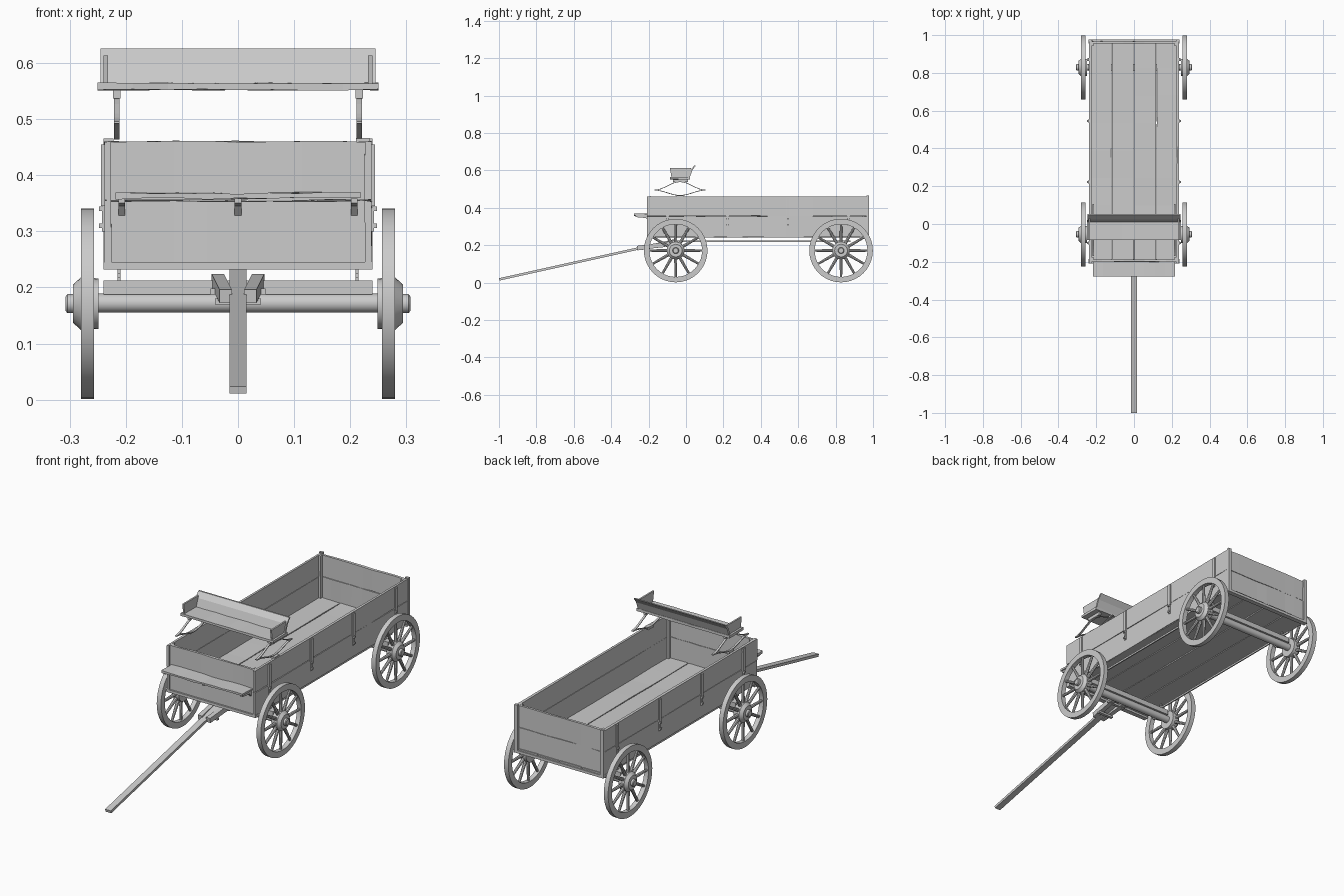
import bpy, bmesh, math, random
from mathutils import Matrix, Vector

if "Cube" in bpy.data.objects:
    bpy.data.objects.remove(bpy.data.objects["Cube"])

random.seed(4)


def finish(name, bm, smooth=False):
    bmesh.ops.recalc_face_normals(bm, faces=bm.faces)
    me = bpy.data.meshes.new(name)
    bm.to_mesh(me)
    bm.free()
    ob = bpy.data.objects.new(name, me)
    bpy.context.collection.objects.link(ob)
    if smooth:
        bpy.ops.object.select_all(action='DESELECT')
        ob.select_set(True)
        bpy.context.view_layer.objects.active = ob
        bpy.ops.object.shade_smooth_by_angle(angle=math.radians(35))
    return ob


def box(name, x0, x1, y0, y1, z0, z1, wave=0.0):
    """Board between two corners; wave gives its long edges a hand-cut wobble."""
    bm = bmesh.new()
    size, mid = Vector((x1 - x0, y1 - y0, z1 - z0)), Vector((x0 + x1, y0 + y1, z0 + z1)) / 2
    bmesh.ops.create_cube(bm, size=1, matrix=Matrix.Translation(mid) @ Matrix.Diagonal((*size, 1)))
    if wave:
        axis = 0 if size.x > size.y else 1
        long_edges = [e for e in bm.edges
                      if abs(e.verts[0].co[axis] - e.verts[1].co[axis]) > size[axis] * 0.9]
        bmesh.ops.subdivide_edges(bm, edges=long_edges, cuts=7)
        for v in bm.verts:
            v.co.z += random.uniform(-wave, wave)
            v.co[1 - axis] += random.uniform(-wave, wave) * 0.4
    return finish(name, bm)


def pair(name, x0, x1, *rest):
    box("right_" + name, x0, x1, *rest)
    box("left_" + name, -x1, -x0, *rest)


def beam(name, a, b, w, h):
    """Rectangular bar running from a to b."""
    a, b = Vector(a), Vector(b)
    bm = bmesh.new()
    rot = (b - a).to_track_quat('Y', 'Z').to_matrix().to_4x4()
    bmesh.ops.create_cube(bm, size=1, matrix=Matrix.Translation((a + b) / 2) @ rot
                          @ Matrix.Diagonal((w, (b - a).length, h, 1)))
    return finish(name, bm)


def prism(name, outline, x0, x1):
    """Extrude a (y, z) outline along x."""
    bm = bmesh.new()
    f = bm.faces.new([bm.verts.new((x0, y, z)) for y, z in outline])
    ext = bmesh.ops.extrude_face_region(bm, geom=[f])['geom']
    bmesh.ops.translate(bm, vec=(x1 - x0, 0, 0),
                        verts=[v for v in ext if isinstance(v, bmesh.types.BMVert)])
    return finish(name, bm)


def lathe(name, profile, y, z, side, steps=32, closed=False):
    """Turn an (x, radius) profile about an axle line."""
    bm = bmesh.new()
    pts = profile + profile[:1] if closed else profile
    vs = [bm.verts.new((x * side, y, z + r)) for x, r in pts]
    es = [bm.edges.new(p) for p in zip(vs, vs[1:])]
    bmesh.ops.spin(bm, geom=vs + es, cent=(0, y, z), axis=(1, 0, 0), angle=math.tau, steps=steps)
    bmesh.ops.remove_doubles(bm, verts=bm.verts, dist=1e-5)
    return finish(name, bm, True)


# Wheels: rim, hub and twelve tapered spokes
R, ZC = 0.17, 0.171
for end, y in (("front", -0.055), ("rear", 0.829)):
    for side, s in (("right", 1), ("left", -1)):
        n = f"{end}_{side}_"
        lathe(n + "rim", [(0.257, 0.141), (0.257, R), (0.28, R), (0.28, 0.141)], y, ZC, s, 40, True)
        lathe(n + "hub", [(0.249, 0), (0.249, 0.045), (0.28, 0.047), (0.294, 0.034), (0.294, 0.017),
                          (0.304, 0.017), (0.307, 0.013), (0.307, 0)], y, ZC, s, 24)
        bm = bmesh.new()
        for k in range(12):
            m = (Matrix.Translation((0.2685 * s, y, ZC)) @ Matrix.Rotation(k * math.tau / 12, 4, 'X')
                 @ Matrix.Translation((0, 0, 0.092)))
            bmesh.ops.create_cone(bm, cap_ends=True, segments=8, radius1=0.0085, radius2=0.006,
                                  depth=0.108, matrix=m)
        finish(n + "spokes", bm, True)
    # Axle and bolster
    lathe(end + "_axle", [(-0.255, 0), (-0.255, 0.017), (0.255, 0.017), (0.255, 0)], y, ZC + 0.001, 1, 20)
    box(end + "_bolster", -0.24, 0.24, y - 0.018, y + 0.018, 0.187, 0.212)
    pair(end + "_bolster_pin", 0.209, 0.215, y - 0.004, y + 0.004, 0.21, 0.24)

# Under-rails, floor and sills
pair("under_rail", 0.209, 0.215, -0.1, 0.88, 0.217, 0.226)
for i in range(4):
    x = -0.236 + i * 0.118
    box(f"floor_plank_{i + 1}", x + 0.002, x + 0.116, -0.195, 0.972, 0.242, 0.252, 0.0015)
box("front_sill", -0.24, 0.24, -0.208, -0.185, 0.232, 0.245)
box("rear_sill", -0.24, 0.24, 0.955, 0.978, 0.232, 0.245)

# Side boards and end boards, two high
for level, z0, z1 in (("lower", 0.243, 0.354), ("upper", 0.356, 0.46)):
    box(level + "_right_board", 0.226, 0.238, -0.208, 0.975, z0, z1, 0.0012)
    box(level + "_left_board", -0.238, -0.226, -0.208, 0.975, z0, z1, 0.0012)
    box(level + "_front_board", -0.226, 0.226, -0.2, -0.188, z0, z1, 0.0015)
    box(level + "_rear_board", -0.226, 0.226, 0.955, 0.967, z0, z1, 0.0015)

# Corner cleats, side stakes and their bolts
pair("front_cleat", 0.215, 0.227, -0.188, -0.176, 0.25, 0.46)
pair("rear_cleat", 0.215, 0.227, 0.943, 0.955, 0.25, 0.46)
pair("rear_corner_post", 0.222, 0.24, 0.966, 0.978, 0.245, 0.465)
for i, y in enumerate((-0.1, 0.222, 0.545, 0.87)):
    pair(f"stake_{i + 1}", 0.237, 0.244, y - 0.008, y + 0.008, 0.345, 0.455)
    pair(f"stake_strap_{i + 1}", 0.237, 0.242, y - 0.005, y + 0.005, 0.30, 0.35)
    for z in (0.31, 0.34):
        pair(f"stake_bolt_{i + 1}", 0.24, 0.248, y - 0.006, y + 0.006, z - 0.004, z + 0.004)

# Footboard with three brackets
box("footboard", -0.218, 0.218, -0.278, -0.195, 0.359, 0.368, 0.0025)
for i, x in enumerate((-0.207, 0, 0.207)):
    prism(f"footboard_bracket_{i + 1}", [(-0.2, 0.328), (-0.2, 0.358), (-0.27, 0.358), (-0.27, 0.35),
                                         (-0.215, 0.345)], x - 0.006, x + 0.006)

# Seat springs: bowed leaves meeting in points
for side, s in (("right", 1), ("left", -1)):
    x = 0.216 * s
    for part, peak in (("upper", 0.537), ("lower", 0.464)):
        n = 16
        line = []
        for i in range(n + 1):
            t = -1 + 2 * i / n
            line.append((-0.032 + 0.137 * t, 0.492 + (peak - 0.492) * (0.5 + 0.5 * math.cos(math.pi * t))))
        outline = line + [(y, z + 0.004) for y, z in reversed(line)]
        prism(f"{side}_{part}_spring", outline, x - 0.005, x + 0.005)
    box(f"{side}_spring_block", x - 0.007, x + 0.007, -0.07, 0.01, 0.537, 0.552)
    box(f"{side}_spring_foot", x - 0.006, x + 0.012 * s + 0.006, -0.05, -0.014, 0.456, 0.466)

# Seat: board, flared back and shaped ends
box("seat_board", -0.25, 0.25, -0.085, 0.022, 0.552, 0.564, 0.0015)
prism("seat_back", [(0.01, 0.563), (0.02, 0.563), (0.034, 0.6), (0.053, 0.626), (0.045, 0.626),
                    (0.024, 0.602)], -0.245, 0.245)
for side, s in (("right", 1), ("left", -1)):
    prism(f"{side}_seat_end", [(-0.078, 0.563), (0.016, 0.563), (0.028, 0.613), (-0.086, 0.613)],
          0.232 * s, 0.24 * s)

# Draw tongue with splayed hounds and two clamping bands
slope = 0.222


def tongue_z(y):
    return 0.017 + (y + 0.998) * slope


beam("tongue", (0, -0.998, tongue_z(-0.998)), (0, -0.06, tongue_z(-0.06)), 0.031, 0.013)
for side, s in (("right", 1), ("left", -1)):
    beam(f"{side}_hound", (0.036 * s, -0.05, 0.212), (0.022 * s, -0.26, 0.184), 0.022, 0.024)
for i, y in enumerate((-0.13, -0.21)):
    z = tongue_z(y)
    w = 0.049 - i * 0.008
    box(f"hound_band_{i + 1}", -w, w, y - 0.007, y + 0.007, z - 0.022, z - 0.012)
